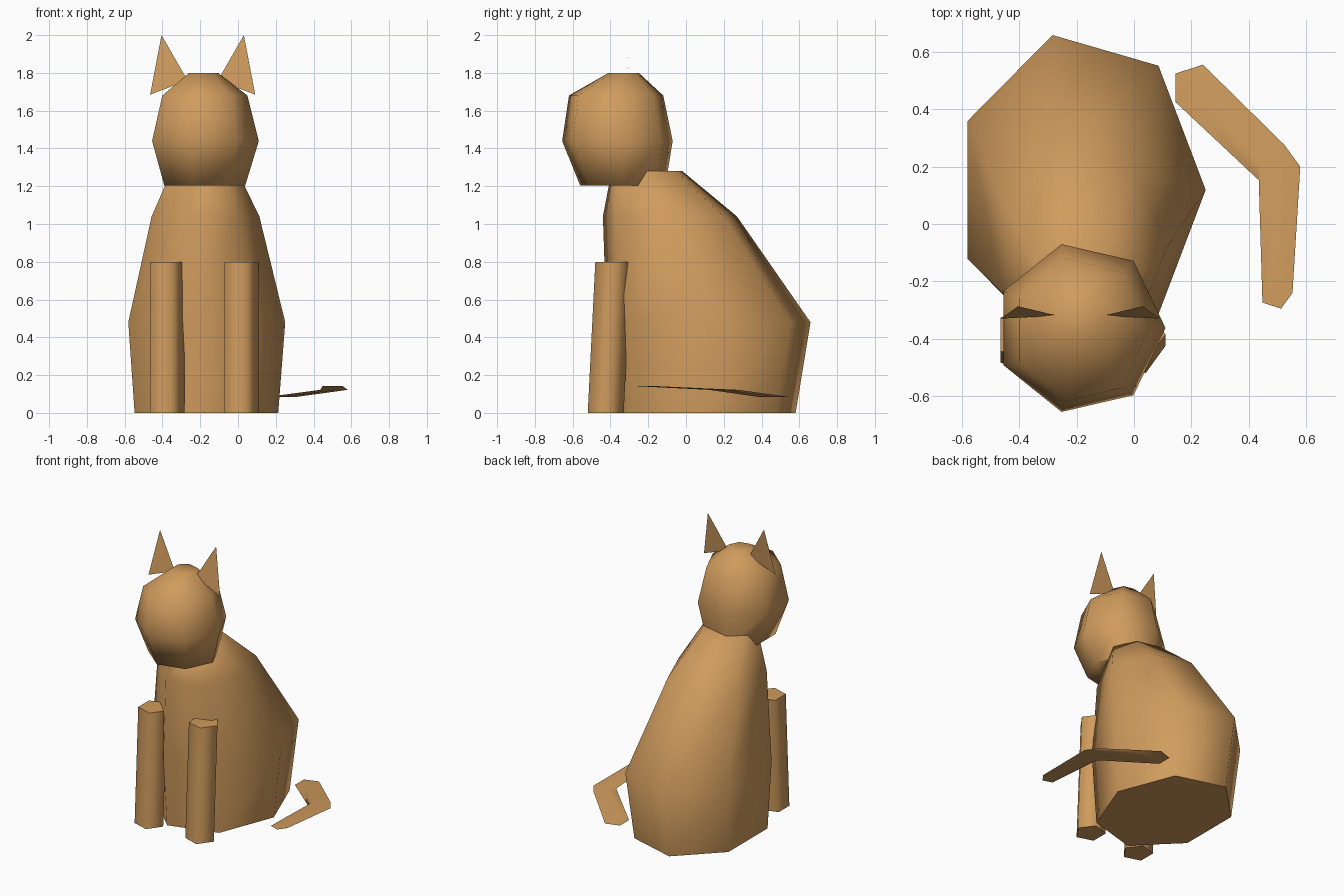
import bpy, bmesh
from math import cos, sin, tau, radians

cube = bpy.data.objects.get("Cube")
if cube:
    bpy.data.objects.remove(cube)

FUR = (0.63, 0.33, 0.11, 1.0)
fur = bpy.data.materials.new("ginger_fur")
fur.use_nodes = True
fur.diffuse_color = FUR
bsdf = fur.node_tree.nodes["Principled BSDF"]
bsdf.inputs["Base Color"].default_value = FUR
bsdf.inputs["Roughness"].default_value = 0.8

MID_X = -0.187  # symmetry line of the sitting body


def finish(name, bm):
    bmesh.ops.recalc_face_normals(bm, faces=bm.faces)
    mesh = bpy.data.meshes.new(name)
    bm.to_mesh(mesh)
    bm.free()
    mesh.materials.append(fur)
    obj = bpy.data.objects.new(name, mesh)
    bpy.context.collection.objects.link(obj)
    bpy.ops.object.select_all(action="DESELECT")
    obj.select_set(True)
    bpy.context.view_layer.objects.active = obj
    bpy.ops.object.shade_smooth_by_angle(angle=radians(76))
    return obj


def loft(name, sides, rings):
    """Stack of level polygons (cx, cy, z, rx, ry), skinned and capped."""
    bm = bmesh.new()
    loops = []
    for cx, cy, z, rx, ry in rings:
        loops.append([bm.verts.new((cx + rx * cos(tau * i / sides),
                                    cy + ry * sin(tau * i / sides), z))
                      for i in range(sides)])
    for low, high in zip(loops, loops[1:]):
        for i in range(sides):
            j = (i + 1) % sides
            bm.faces.new((low[i], low[j], high[j], high[i]))
    bm.faces.new(loops[0][::-1])
    bm.faces.new(loops[-1])
    return finish(name, bm)


# Body: leaning seven-sided stack
loft("body", 7, [
    (MID_X, 0.093, 0.0, 0.40, 0.50),
    (MID_X, 0.119, 0.48, 0.437, 0.554),
    (MID_X, -0.085, 1.04, 0.30, 0.364),
    (MID_X, -0.207, 1.28, 0.184, 0.192),
])

# Head
loft("head", 7, [
    (MID_X, -0.335, 1.205, 0.226, 0.232),
    (MID_X, -0.363, 1.44, 0.297, 0.30),
    (MID_X, -0.37, 1.68, 0.237, 0.256),
    (MID_X, -0.33, 1.80, 0.08, 0.082),
])

# Front legs
for side, offset in (("left", 0.197), ("right", -0.197)):
    x = MID_X + offset
    loft(side + "_front_leg", 5, [
        (x, -0.425, 0.0, 0.10, 0.10),
        (x, -0.385, 0.80, 0.10, 0.10),
    ])

# Ears: thin upright triangles
for side, s in (("left", 1), ("right", -1)):
    bm = bmesh.new()
    corners = [(0.278, -0.33, 1.685), (0.218, -0.287, 2.0), (0.08, -0.32, 1.76)]
    bm.faces.new([bm.verts.new((MID_X + s * x, y, z)) for x, y, z in corners])
    finish(side + "_ear", bm)

# Tail: flat ribbon curling forward
loft("tail", 5, [
    (0.214, 0.475, 0.083, 0.085, 0.085),
    (0.50, 0.20, 0.122, 0.08, 0.08),
    (0.495, -0.24, 0.143, 0.058, 0.058),
])
